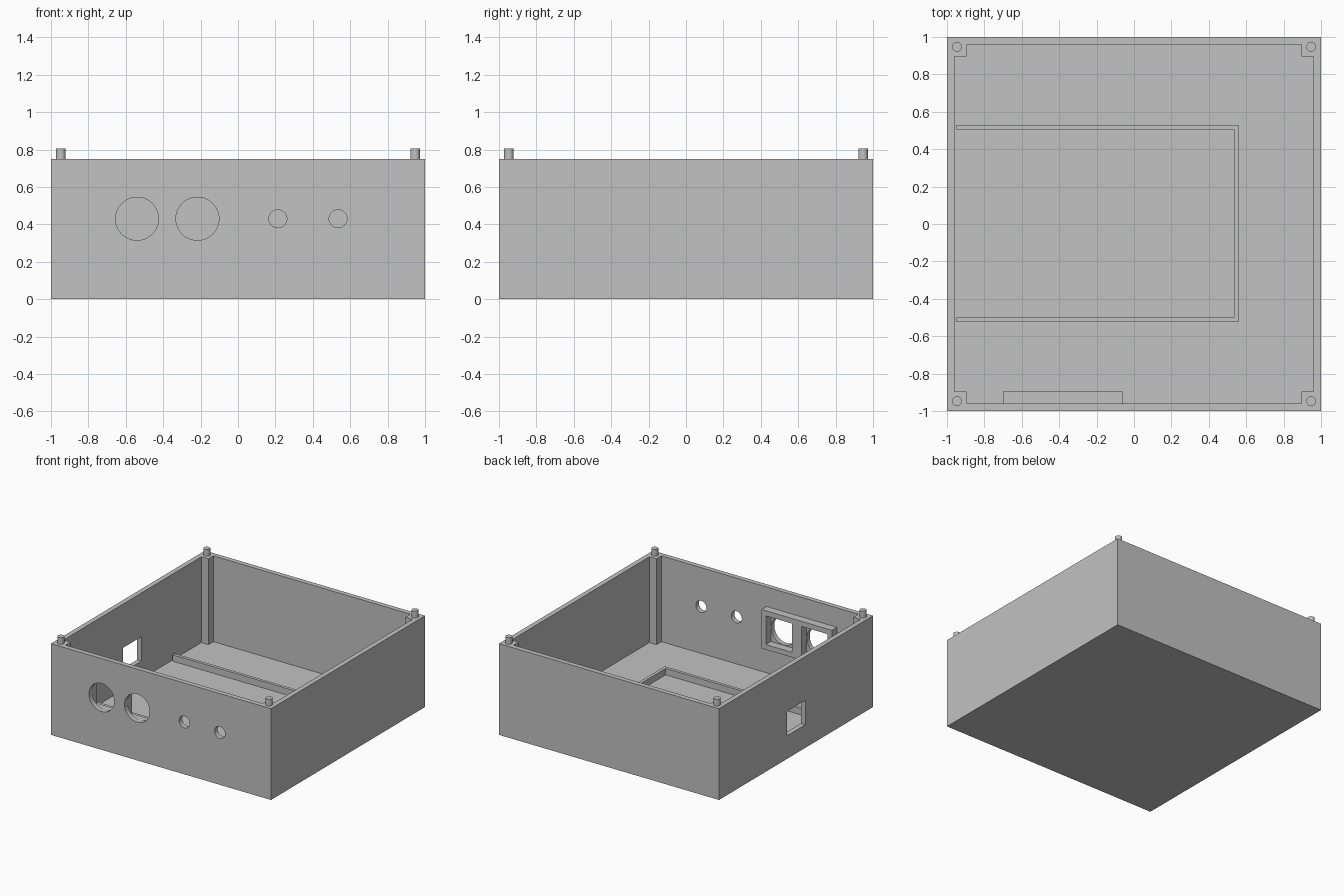
import bpy, bmesh
from mathutils import Matrix, Vector

cube = bpy.data.objects.get("Cube")
if cube:
    bpy.data.objects.remove(cube, do_unlink=True)

grey = bpy.data.materials.new("plain grey")
grey.use_nodes = True
grey.diffuse_color = (0.54, 0.54, 0.54, 1)
grey.node_tree.nodes["Principled BSDF"].inputs["Base Color"].default_value = (0.54, 0.54, 0.54, 1)

HEIGHT, WALL, FLOOR, POST = 0.75, 0.04, 0.045, 0.895
INNER = 1 - WALL


def add_object(name, bm):
    mesh = bpy.data.meshes.new(name)
    bmesh.ops.recalc_face_normals(bm, faces=bm.faces)
    bm.to_mesh(mesh)
    bm.free()
    mesh.materials.append(grey)
    obj = bpy.data.objects.new(name, mesh)
    bpy.context.collection.objects.link(obj)
    return obj


def prism(name, outline, bottom, top):
    bm = bmesh.new()
    face = bm.faces.new([bm.verts.new((x, y, bottom)) for x, y in outline])
    side = bmesh.ops.extrude_face_region(bm, geom=[face])["geom"]
    verts = [v for v in side if isinstance(v, bmesh.types.BMVert)]
    bmesh.ops.translate(bm, verts=verts, vec=(0, 0, top - bottom))
    return add_object(name, bm)


def box(name, xs, ys, zs):
    (a, b), (c, d) = xs, ys
    return prism(name, [(a, c), (b, c), (b, d), (a, d)], *zs)


def cylinder(name, centre, radius, depth, axis="Z", sides=48):
    bm = bmesh.new()
    turn = Vector((0, 0, 1)).rotation_difference(
        Vector((0, 1, 0)) if axis == "Y" else Vector((0, 0, 1))).to_matrix().to_4x4()
    bmesh.ops.create_cone(bm, cap_ends=True, segments=sides, radius1=radius, radius2=radius,
                          depth=depth, matrix=Matrix.Translation(centre) @ turn)
    return add_object(name, bm)


def cut(obj, cutters):
    for cutter in cutters:
        cutter.hide_render = True
        mod = obj.modifiers.new("cut", "BOOLEAN")
        mod.operation, mod.solver, mod.object = "DIFFERENCE", "EXACT", cutter
    graph = bpy.context.evaluated_depsgraph_get()
    result = bpy.data.meshes.new_from_object(obj.evaluated_get(graph))
    obj.modifiers.clear()
    obj.data = result
    for cutter in cutters:
        bpy.data.objects.remove(cutter, do_unlink=True)


def smooth(obj):
    bpy.ops.object.select_all(action="DESELECT")
    obj.select_set(True)
    bpy.context.view_layer.objects.active = obj
    bpy.ops.object.shade_smooth_by_angle()


# Open tray: the cavity outline leaves a square post in each corner
quarter = [(INNER, POST), (POST, POST), (POST, INNER)]
cavity_outline = []
for sx, sy in ((1, 1), (-1, 1), (-1, -1), (1, -1)):
    corner = [(sx * x, sy * y) for x, y in quarter]
    cavity_outline += corner if sx * sy > 0 else corner[::-1]

case = box("case", (-1, 1), (-1, 1), (0, HEIGHT))
cutters = [prism("cavity", cavity_outline, FLOOR, 1),
           box("side_port", (-1.1, -0.92), (-0.12, 0.12), (0.19, 0.39))]

# Round openings in the front wall
for x, radius in ((-0.54, 0.115), (-0.217, 0.115), (0.213, 0.048), (0.535, 0.048)):
    cutters.append(cylinder("front_hole", (x, -1, 0.43), radius, 0.16, "Y"))
cut(case, cutters)
smooth(case)

# Holder with two square windows behind the large openings
holder = box("window_holder", (-0.7, -0.06), (-INNER, POST * -1), (0.27, 0.59))
cut(holder, [box("window", (x - 0.118, x + 0.118), (-1.1, -0.8), (0.312, 0.548))
             for x in (-0.54, -0.217)])

# U-shaped rail on the floor
prism("floor_rail", [(-0.95, -0.525), (0.56, -0.525), (0.56, 0.53), (-0.95, 0.53),
                     (-0.95, 0.504), (0.534, 0.504), (0.534, -0.499), (-0.95, -0.499)],
      FLOOR, 0.098)

# Locating pins on the corner posts
for side, sx in (("right", -1), ("left", 1)):
    for end, sy in (("front", -1), ("back", 1)):
        pin = cylinder(f"{end}_{side}_pin", (sx * 0.947, sy * 0.947, HEIGHT + 0.0275),
                       0.026, 0.055, sides=32)
        smooth(pin)
